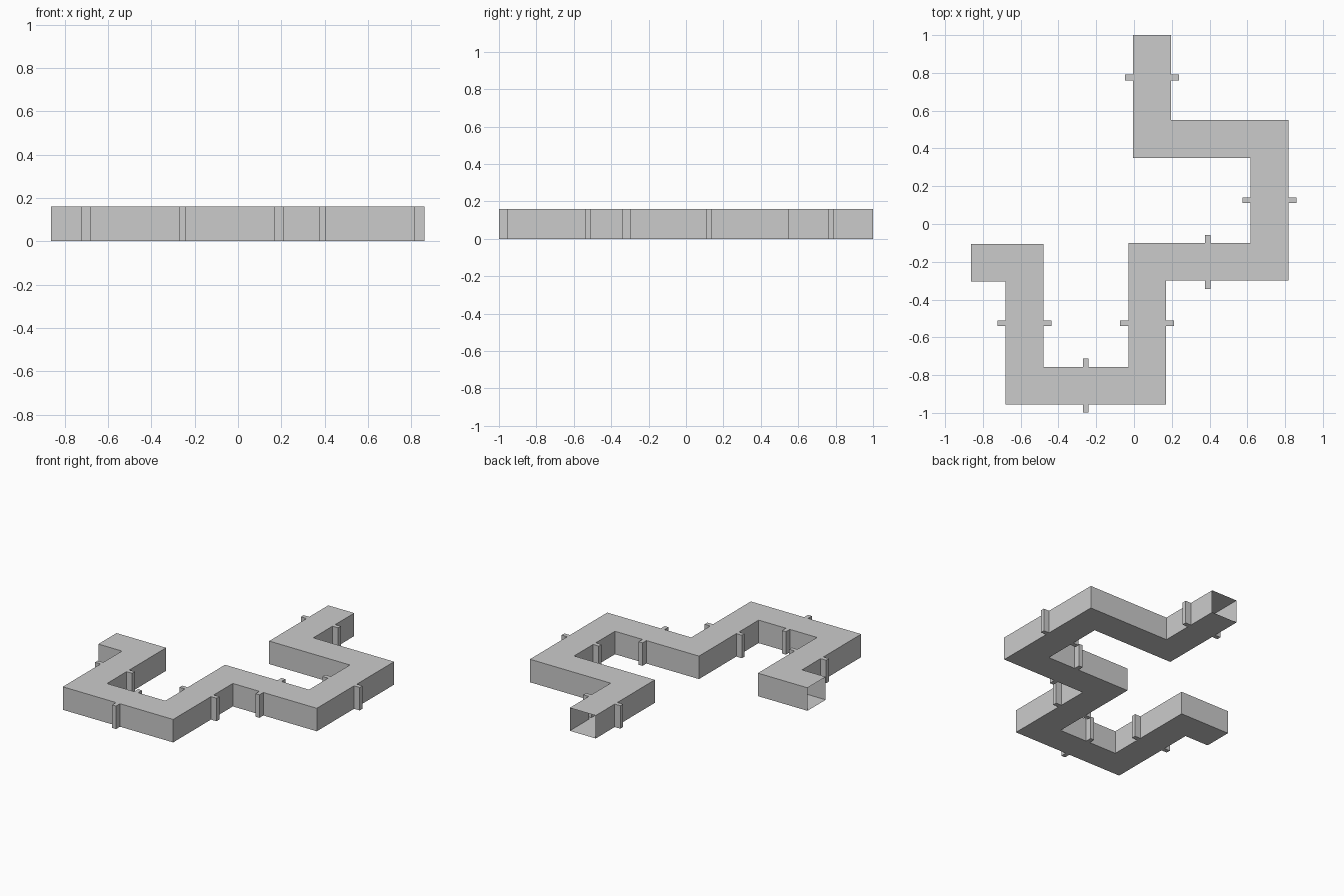
import bpy, bmesh
from mathutils import Vector

if "Cube" in bpy.data.objects:
    bpy.data.objects.remove(bpy.data.objects["Cube"])

HALF, SLOT_OUT, SLOT_HALF, HEIGHT = 0.1, 0.143, 0.015, 0.16

# Corridor centre line, and the distance along each segment's axis of its door slot
path = [Vector(p) for p in [(-0.862, -0.205), (-0.58, -0.205), (-0.58, -0.856),
                            (0.07, -0.856), (0.07, -0.2), (0.717, -0.2),
                            (0.717, 0.45), (0.095, 0.45), (0.095, 1.0)]]
slots = {1: (-0.58, -0.525), 2: (-0.255, -0.856), 3: (0.07, -0.525),
         4: (0.39, -0.2), 5: (0.717, 0.125), 7: (0.095, 0.776)}
dirs = [(b - a).normalized() for a, b in zip(path, path[1:])]


def side_line(side):
    """Wall line on one side of the path, stepping outwards at each door slot."""
    normals = [Vector((-d.y, d.x)) * side for d in dirs]
    pts = [path[0] + normals[0] * HALF]
    for i, d in enumerate(dirs):
        n = normals[i]
        if i in slots:
            c = Vector(slots[i])
            for along, out in ((-SLOT_HALF, HALF), (-SLOT_HALF, SLOT_OUT),
                               (SLOT_HALF, SLOT_OUT), (SLOT_HALF, HALF)):
                pts.append(c + d * along + n * out)
        corner = n + normals[i + 1] if i + 1 < len(dirs) else n
        pts.append(path[i + 1] + corner * HALF)
    return pts


def make_object(name, bm):
    mesh = bpy.data.meshes.new(name)
    bm.to_mesh(mesh)
    bm.free()
    ob = bpy.data.objects.new(name, mesh)
    bpy.context.collection.objects.link(ob)


def wall(name, pts, flip):
    bm = bmesh.new()
    low = [bm.verts.new((p.x, p.y, 0)) for p in pts]
    high = [bm.verts.new((p.x, p.y, HEIGHT)) for p in pts]
    for i in range(len(pts) - 1):
        quad = [low[i], low[i + 1], high[i + 1], high[i]]
        bm.faces.new(quad[::-1] if flip else quad)
    make_object(name, bm)


def slab(name, outline, z, up):
    bm = bmesh.new()
    face = bm.faces.new([bm.verts.new((p.x, p.y, z)) for p in outline])
    face.normal_update()
    if (face.normal.z > 0) != up:
        face.normal_flip()
    bmesh.ops.triangulate(bm, faces=bm.faces[:])
    make_object(name, bm)


left, right = side_line(1), side_line(-1)

# Thin walls with hollow door slots; both corridor ends stay open
wall("left_wall", left, True)
wall("right_wall", right, False)

# Floor and ceiling follow the same outline
outline = right + left[::-1]
slab("floor", outline, 0, False)
slab("ceiling", outline, HEIGHT, True)
